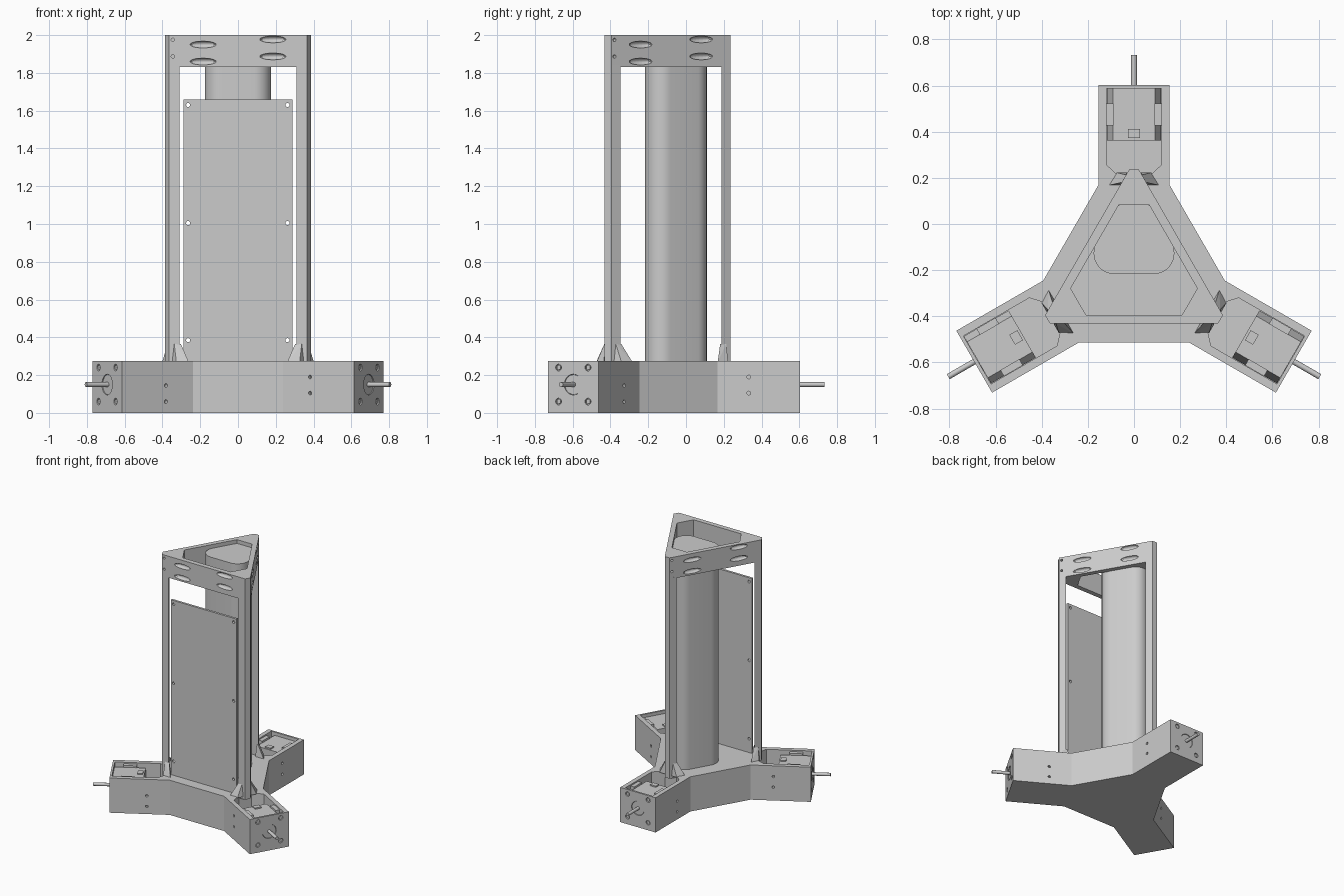
import bpy, bmesh, math
from mathutils import Matrix, Vector

if "Cube" in bpy.data.objects:
    bpy.data.objects.remove(bpy.data.objects["Cube"])

CENTRE = Matrix.Translation((0, -0.197, 0))
TURNS = [CENTRE @ Matrix.Rotation(math.radians(120 * k), 4, 'Z') for k in range(3)]


def finish(name, bm, matrix=CENTRE, smooth=False):
    bmesh.ops.transform(bm, matrix=matrix, verts=bm.verts)
    bmesh.ops.recalc_face_normals(bm, faces=bm.faces)
    me = bpy.data.meshes.new(name)
    bm.to_mesh(me)
    bm.free()
    ob = bpy.data.objects.new(name, me)
    bpy.context.collection.objects.link(ob)
    if smooth:
        bpy.ops.object.select_all(action='DESELECT')
        ob.select_set(True)
        bpy.context.view_layer.objects.active = ob
        bpy.ops.object.shade_smooth_by_angle(angle=math.radians(30))
    return ob


def add_prism(bm, pts, lo, hi, m=Matrix()):
    a = [bm.verts.new(m @ Vector((x, y, lo))) for x, y in pts]
    b = [bm.verts.new(m @ Vector((x, y, hi))) for x, y in pts]
    bm.faces.new(a[::-1])
    bm.faces.new(b)
    n = len(pts)
    for i in range(n):
        j = (i + 1) % n
        bm.faces.new((a[i], a[j], b[j], b[i]))


def add_box(bm, x0, x1, y0, y1, z0, z1, m=Matrix()):
    add_prism(bm, [(x0, y0), (x1, y0), (x1, y1), (x0, y1)], z0, z1, m)


def add_rod(bm, r, length, pos, axis, m=Matrix(), seg=16):
    rot = Vector((0, 0, 1)).rotation_difference(Vector(axis)).to_matrix().to_4x4()
    bmesh.ops.create_cone(bm, cap_ends=True, segments=seg, radius1=r, radius2=r,
                          depth=length, matrix=m @ Matrix.Translation(pos) @ rot)


def cut(ob, bm):
    cutter = finish("cutter", bm)
    cutter.hide_render = True
    mod = ob.modifiers.new("cut", 'BOOLEAN')
    mod.operation, mod.solver, mod.object = 'DIFFERENCE', 'EXACT', cutter
    bpy.context.view_layer.objects.active = ob
    bpy.ops.object.modifier_apply(modifier=mod.name)
    bpy.data.objects.remove(cutter)


def three_fold(pts):
    out = []
    for k in range(3):
        r = Matrix.Rotation(math.radians(120 * k), 2)
        out += [tuple(r @ Vector(p)) for p in pts]
    return out


SPIN = [Matrix.Rotation(math.radians(120 * k), 4, 'Z') for k in range(3)]

# Three-armed base with a pocket in each arm
bm = bmesh.new()
add_prism(bm, three_fold([(0.155, 0.365), (0.155, 0.80), (-0.155, 0.80), (-0.155, 0.365)]), 0, 0.275)
base = finish("base", bm)

bm = bmesh.new()
for m in SPIN:
    add_prism(bm, [(-0.05, 0.39), (0.05, 0.39), (0.12, 0.455), (0.12, 0.785), (-0.12, 0.785), (-0.12, 0.455)],
              0.03, 0.4, m)
cut(base, bm)

bm = bmesh.new()
for m in SPIN:
    add_rod(bm, 0.055, 0.05, (0, 0.80, 0.15), (0, 1, 0), m, 24)
    for x in (-0.09, 0.09):
        for z in (0.06, 0.24):
            add_rod(bm, 0.018, 0.02, (x, 0.80, z), (0, 1, 0), m)
    for x, zs in ((0.155, (0.105, 0.19)), (-0.155, (0.06, 0.145))):
        for z in zs:
            add_rod(bm, 0.01, 0.05, (x, 0.53, z), (1, 0, 0), m, 12)
cut(base, bm)

for k, m in enumerate(TURNS):
    # Motor with sloped upper edges, connector and side clips
    bm = bmesh.new()
    lay = Matrix.Rotation(math.pi / 2, 4, 'X')
    add_prism(bm, [(-0.118, 0.031), (0.118, 0.031), (0.118, 0.17), (0.09, 0.25), (-0.09, 0.25), (-0.118, 0.17)],
              -0.784, -0.56, lay)
    add_box(bm, -0.025, 0.025, 0.57, 0.61, 0.245, 0.26)
    for s in (-1, 1):
        xs = sorted((s * 0.088, s * 0.119))
        add_box(bm, *xs, 0.625, 0.72, 0.18, 0.265)
    finish(f"motor_{k}", bm, m)

    # Motor boss, shaft and screw heads
    bm = bmesh.new()
    add_rod(bm, 0.053, 0.02, (0, 0.786, 0.15), (0, 1, 0), seg=24)
    add_rod(bm, 0.0125, 0.15, (0, 0.855, 0.15), (0, 1, 0))
    for x in (-0.09, 0.09):
        for z in (0.06, 0.24):
            add_rod(bm, 0.012, 0.012, (x, 0.791, z), (0, 1, 0))
    finish(f"shaft_{k}", bm, m, True)

    # Corner post
    bm = bmesh.new()
    add_prism(bm, [(-0.021, 0.433), (-0.049, 0.385), (0.049, 0.385), (0.021, 0.433)], 0.25, 1.84)
    finish(f"corner_post_{k}", bm, m)

    # Gussets at the post foot
    bm = bmesh.new()
    for s in (-1, 1):
        foot = [(s * 0.035, 0.365), (s * 0.11, 0.365), (s * 0.075, 0.42), (s * 0.03, 0.42)]
        a = [bm.verts.new((x, y, 0.27)) for x, y in foot]
        b = [bm.verts.new((x, y, 0.365)) for x, y in ((s * 0.035, 0.378), (s * 0.05, 0.378), (s * 0.035, 0.41))]
        bmesh.ops.convex_hull(bm, input=a + b)
    finish(f"gussets_{k}", bm, m)

# Top ring with slotted faces
bm = bmesh.new()
add_prism(bm, three_fold([(0.021, 0.433), (-0.021, 0.433)]), 1.83, 2.0)
ring = finish("top_ring", bm)
bm = bmesh.new()
add_prism(bm, three_fold([(0.066, 0.279), (-0.066, 0.279)]), 1.7, 2.1)
cut(ring, bm)
bm = bmesh.new()
for m in SPIN:
    for x, z in ((-0.185, 1.95), (-0.185, 1.86), (0.185, 1.977), (0.185, 1.887)):
        bmesh.ops.create_uvsphere(bm, u_segments=20, v_segments=10, radius=1, matrix=m
                                  @ Matrix.Translation((x, -0.235, z)) @ Matrix.Diagonal((0.07, 0.022, 0.018, 1)))
    for z in (1.975, 1.887):
        add_rod(bm, 0.009, 0.05, (-0.345, -0.235, z), (0, 1, 0), m, 12)
cut(ring, bm)

# Front panel with six screw holes
bm = bmesh.new()
add_box(bm, -0.288, 0.288, -0.233, -0.215, 0.27, 1.66)
panel = finish("front_panel", bm)
bm = bmesh.new()
for x in (-0.264, 0.262):
    for z in (0.385, 1.005, 1.63):
        add_rod(bm, 0.011, 0.1, (x, -0.225, z), (0, 1, 0), seg=12)
cut(panel, bm)

# Rounded triangular core
pts = []
for k, (cx, cy) in enumerate([(0, 0.02), (-0.085, -0.127), (0.085, -0.127)]):
    for i in range(13):
        t = math.radians(30 + 120 * k + 10 * i)
        pts.append((cx + 0.09 * math.cos(t), cy + 0.09 * math.sin(t)))
bm = bmesh.new()
add_prism(bm, pts, 0.26, 1.97)
finish("core", bm, Matrix(), True)
